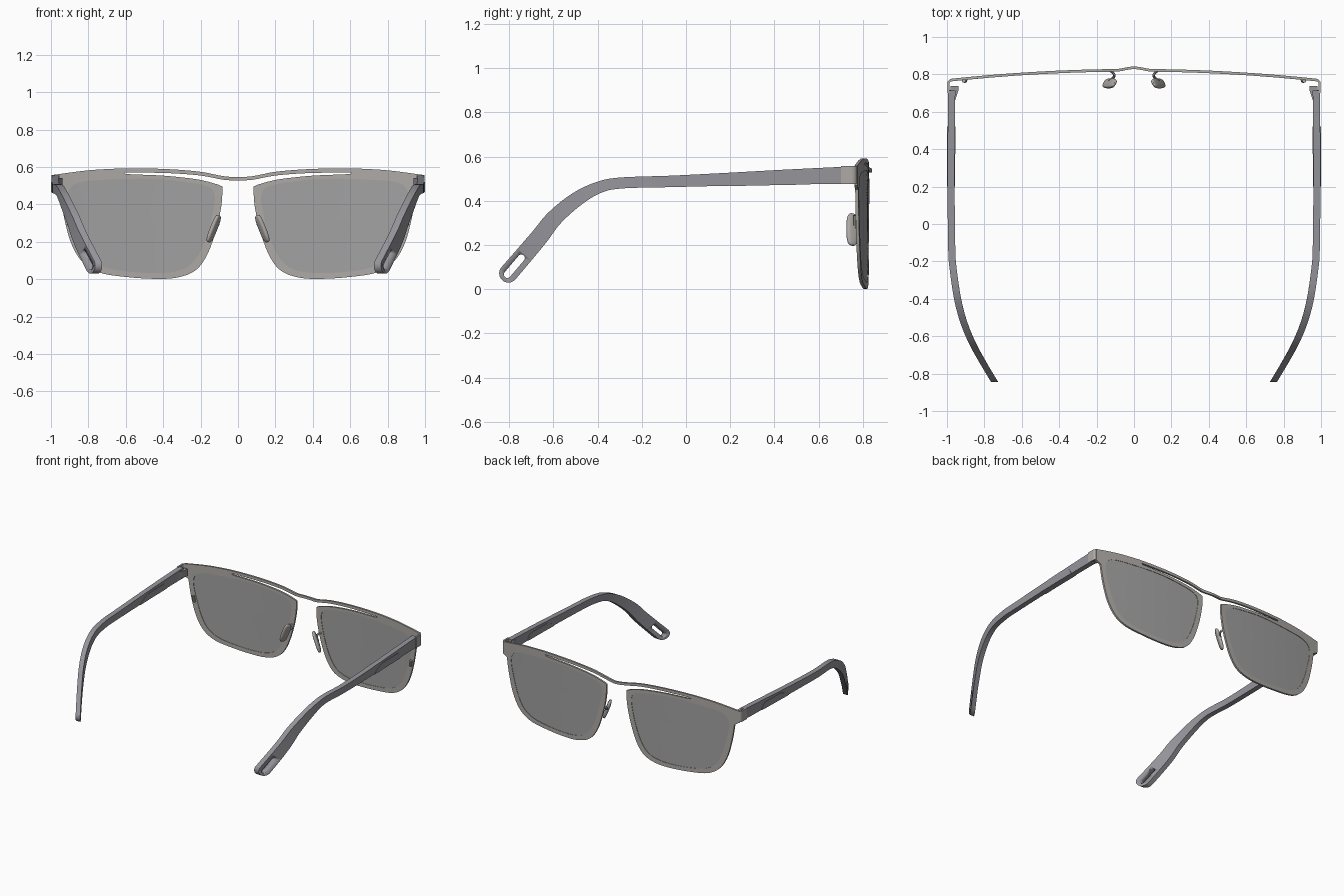
import bpy, bmesh, math
from mathutils import Vector, Matrix

if "Cube" in bpy.data.objects:
    bpy.data.objects.remove(bpy.data.objects["Cube"])


def spline(pts, n=8, closed=False):
    """Catmull-Rom samples through points of any dimension."""
    p = [Vector(q) for q in pts]
    m = len(p)
    get = (lambda i: p[i % m]) if closed else (lambda i: p[max(0, min(m - 1, i))])
    out = []
    for i in range(m if closed else m - 1):
        a, b, c, d = get(i - 1), get(i), get(i + 1), get(i + 2)
        for k in range(n):
            t = k / n
            out.append(b + (c - a) * (t / 2) + (a * 2 - b * 5 + c * 4 - d) * (t * t / 2)
                       + (b * 3 - a - c * 3 + d) * (t ** 3 / 2))
    return out if closed else out + [p[-1]]


def material(name, rgb):
    m = bpy.data.materials.new(name)
    m.diffuse_color = (*rgb, 1)
    m.use_nodes = True
    m.node_tree.nodes["Principled BSDF"].inputs["Base Color"].default_value = m.diffuse_color
    return m


METAL = material("warm_metal", (0.42, 0.40, 0.38))
TEMPLE = material("temple_grey", (0.30, 0.30, 0.33))
LENS = material("lens_grey", (0.36, 0.36, 0.36))


def finish(name, bm, mat, mirror=True):
    bmesh.ops.remove_doubles(bm, verts=bm.verts, dist=1e-5)
    bmesh.ops.recalc_face_normals(bm, faces=bm.faces)
    me = bpy.data.meshes.new(name)
    bm.to_mesh(me)
    bm.free()
    me.materials.append(mat)
    ob = bpy.data.objects.new(name, me)
    bpy.context.collection.objects.link(ob)
    bpy.ops.object.select_all(action='DESELECT')
    ob.select_set(True)
    bpy.context.view_layer.objects.active = ob
    bpy.ops.object.shade_smooth_by_angle(angle=math.radians(35))
    if mirror:
        ob.modifiers.new("Mirror", 'MIRROR').use_mirror_merge = False
    return ob


def loft(name, sections, mat, closed=False, mirror=True):
    """Skin a row of equal-sized closed sections."""
    bm = bmesh.new()
    rows = [[bm.verts.new(v) for v in s] for s in sections]
    k = len(rows[0])
    for i in range(len(rows) if closed else len(rows) - 1):
        a, b = rows[i], rows[(i + 1) % len(rows)]
        for j in range(k):
            bm.faces.new((a[j], a[(j + 1) % k], b[(j + 1) % k], b[j]))
    if not closed:
        bm.faces.new(rows[0])
        bm.faces.new(rows[-1])
    return finish(name, bm, mat, mirror)


def wrap(x, z, back=0.0):
    """Put a flat front-view point on the curved face of the glasses."""
    bump = 0.013 * (0.5 + 0.5 * math.cos(math.pi * min(1, abs(x) / 0.1)))
    return Vector((x, 0.829 - 0.055 * x * x + bump - back, z))


# Rim and lens outlines, sampled by angle about the lens centre
C = Vector((0.5, 0.3))
side = spline([(.083, .495), (.088, .40), (.115, .27), (.165, .13), (.23, .045), (.33, .008),
               (.45, .002), (.6, .012), (.74, .035), (.83, .09), (.89, .187), (.928, .32), (.95, .45)])
top = spline([(.985, .558), (.8, .582), (.63, .592)])
slot = spline([(.63, .563), (.5, .558), (.38, .552), (.22, .534), (.12, .51), (.083, .495)])
outer = side + [Vector((.985, .47))] + top + slot
inner = spline([(.125, .45), (.13, .38), (.155, .27), (.195, .16), (.25, .08), (.33, .042), (.45, .032),
                (.6, .042), (.72, .065), (.80, .115), (.85, .2), (.885, .31), (.91, .42), (.90, .485),
                (.85, .517), (.74, .53), (.47, .537), (.28, .52), (.16, .495)], closed=True)


def hit(poly, ang):
    d, best = Vector((math.cos(ang), math.sin(ang))), 0
    for i, p in enumerate(poly):
        a, e = p - C, poly[(i + 1) % len(poly)] - p
        den = d.cross(e)
        if abs(den) > 1e-9:
            r, s = a.cross(e) / den, a.cross(d) / den
            if r > 0 and -1e-4 <= s <= 1.0001:
                best = max(best, r)
    return C + d * best


corners = [side[0], side[-1], Vector((.985, .47)), top[0], top[-1], slot[0]]
angles = sorted([2 * math.pi * i / 120 for i in range(120)]
                + [math.atan2(*(c - C).yx) % (2 * math.pi) for c in corners])
pairs = [(hit(outer, a), hit(inner, a)) for a in angles]
loft("rim", [[wrap(*o), wrap(*i), wrap(*i, .014), wrap(*o, .014)] for o, i in pairs], METAL, True)
rings = [0, .25, .5, .75, 1]
loft("lens", [[wrap(*C.lerp(i, r), .003) for r in rings] + [wrap(*C.lerp(i, r), .011) for r in rings[::-1]]
              for o, i in pairs], LENS, True)

# Top bar across the bridge
half = spline([(0, .545, .527), (.08, .551, .532), (.2, .574, .554), (.35, .587, .566),
               (.5, .592, .570), (.635, .592, .572)])
bar = [Vector((-p.x, p.y, p.z)) for p in half[:0:-1]] + half
loft("bridge_bar", [[wrap(x, a), wrap(x, b), wrap(x, b, .014), wrap(x, a, .014)] for x, a, b in bar],
     METAL, mirror=False)

# End lug folding back from the rim to the temple
fold = spline([(.96, .772), (.98, .768), (.991, .757), (.992, .735), (.992, .70)], 4)
sections = []
for i, p in enumerate(fold):
    t = (fold[min(i + 1, len(fold) - 1)] - fold[max(i - 1, 0)]).normalized()
    n = Vector((-t.y, t.x)) * .006
    a, b = p + n, p - n
    sections.append([(*a, .557), (*a, .475), (*b, .475), (*b, .557)])
loft("end_lug", sections, METAL)

# Temple: side profile of (y, z, half height) with a round tip, bowed inward
bow = spline([(.75, .993), (.3, .997), (-.1, .994), (-.24, .986), (-.455, .95), (-.64, .882), (-.86, .755)], 12)


def bow_x(y):
    for a, b in zip(bow, bow[1:]):
        if a.x >= y >= b.x:
            return a.y + (b.y - a.y) * (a.x - y) / (a.x - b.x)
    return bow[-1].y


def thick(y, z, out, depth):
    return Vector((bow_x(y) + out, y, z)), Vector((bow_x(y) + out - depth, y, z))


def profile_loft(name, edges, out, depth, mat):
    rows = []
    for a, b in edges:
        (ao, ai), (bo, bi) = thick(*a, out, depth), thick(*b, out, depth)
        rows.append([ao, bo, bi, ai])
    return loft(name, rows, mat)


mid = spline([(.715, .5155, .0385), (.45, .507, .034), (.196, .4975, .0295), (-.06, .488, .026), (-.3, .48, .025),
              (-.403, .457, .027), (-.5, .403, .033), (-.597, .32, .037), (-.67, .228, .040), (-.803, .072, .042)], 7)
edges = []
for i, p in enumerate(mid):
    d = (mid[min(i + 1, len(mid) - 1)] - mid[max(i - 1, 0)]).xy.normalized()
    n = Vector((d.y, -d.x)) * p.z
    edges.append((p.xy + n, p.xy - n))
tip, r = mid[-1].xy, mid[-1].z
for k in range(1, 9):
    a = math.radians(k * 11)
    c, n = tip + d * r * math.sin(a), Vector((d.y, -d.x)) * r * math.cos(a)
    edges.append((c + n, c - n))
temple = profile_loft("temple", edges, 0, .038, TEMPLE)

# Slot through the temple tip
ends, w, path = (Vector((-.745, .141)), Vector((-.808, .067))), .016, []
for s, e in ((-1, ends[0]), (1, ends[1])):
    for k in range(9):
        a = math.pi * k / 8
        path.append(e + d * s * w * math.sin(a) + Vector((d.y, -d.x)) * s * w * math.cos(a))
cutter = loft("slot_cutter", [[(x, *p) for p in path] for x in (.6, 1.1)], TEMPLE, mirror=False)
cutter.hide_render = True
cut = temple.modifiers.new("Slot", 'BOOLEAN')
cut.operation, cut.object, cut.solver = 'DIFFERENCE', cutter, 'EXACT'
bpy.context.view_layer.objects.active = temple
bpy.ops.object.modifier_move_to_index(modifier="Slot", index=0)
bpy.ops.object.modifier_apply(modifier="Slot")
bpy.data.objects.remove(cutter)

# Raised panel on the lower edge of the temple
panel = spline([(.2, .470, .467), (.235, .492, .467), (.27, .509, .468), (.31, .517, .469), (.42, .519, .471),
                (.485, .518, .472), (.503, .506, .473), (.52, .478, .474)], 4)
profile_loft("temple_panel", [(Vector((y, a)), Vector((y, b))) for y, a, b in panel], .003, .044, TEMPLE)

# Hinge wedge inside the front of the temple
loft("hinge", [[(.982, y, .54), (.982, y, .488), (x, y, .488), (x, y, .54)]
               for y, x in ((.738, .937), (.715, .938), (.66, .957))], TEMPLE)

# Nose pad: a flattened rounded block, tilted to the nose
bm = bmesh.new()
bmesh.ops.create_uvsphere(bm, u_segments=24, v_segments=16, radius=1)
for v in bm.verts:
    v.co = Vector([math.copysign(abs(c) ** .65, c) for c in v.co])
turn = Matrix.Rotation(-.38, 4, 'Y') @ Matrix.Rotation(.5, 4, 'Z')
size = Matrix.Diagonal((.013, .028, .078, 1))
bmesh.ops.transform(bm, verts=bm.verts, matrix=Matrix.Translation((.130, .752, .27)) @ turn @ size)
finish("nose_pad", bm, METAL)


def tube(name, pts, rad):
    rows = []
    for i, p in enumerate(pts):
        t = pts[min(i + 1, len(pts) - 1)] - pts[max(i - 1, 0)]
        u = t.cross(Vector((1, .3, 2))).normalized()
        v = t.cross(u).normalized()
        rows.append([p + (u * math.cos(k * math.pi / 5) + v * math.sin(k * math.pi / 5)) * rad for k in range(10)])
    loft(name, rows, METAL)


# Pad arm and the small rim screw barrel
tube("pad_arm", spline([(.125, .818, .31), (.108, .803, .305), (.108, .786, .29), (.132, .765, .275)], 6), .007)
tube("rim_screw", [Vector((.902, .766, .29)), Vector((.910, .766, .335))], .011)
